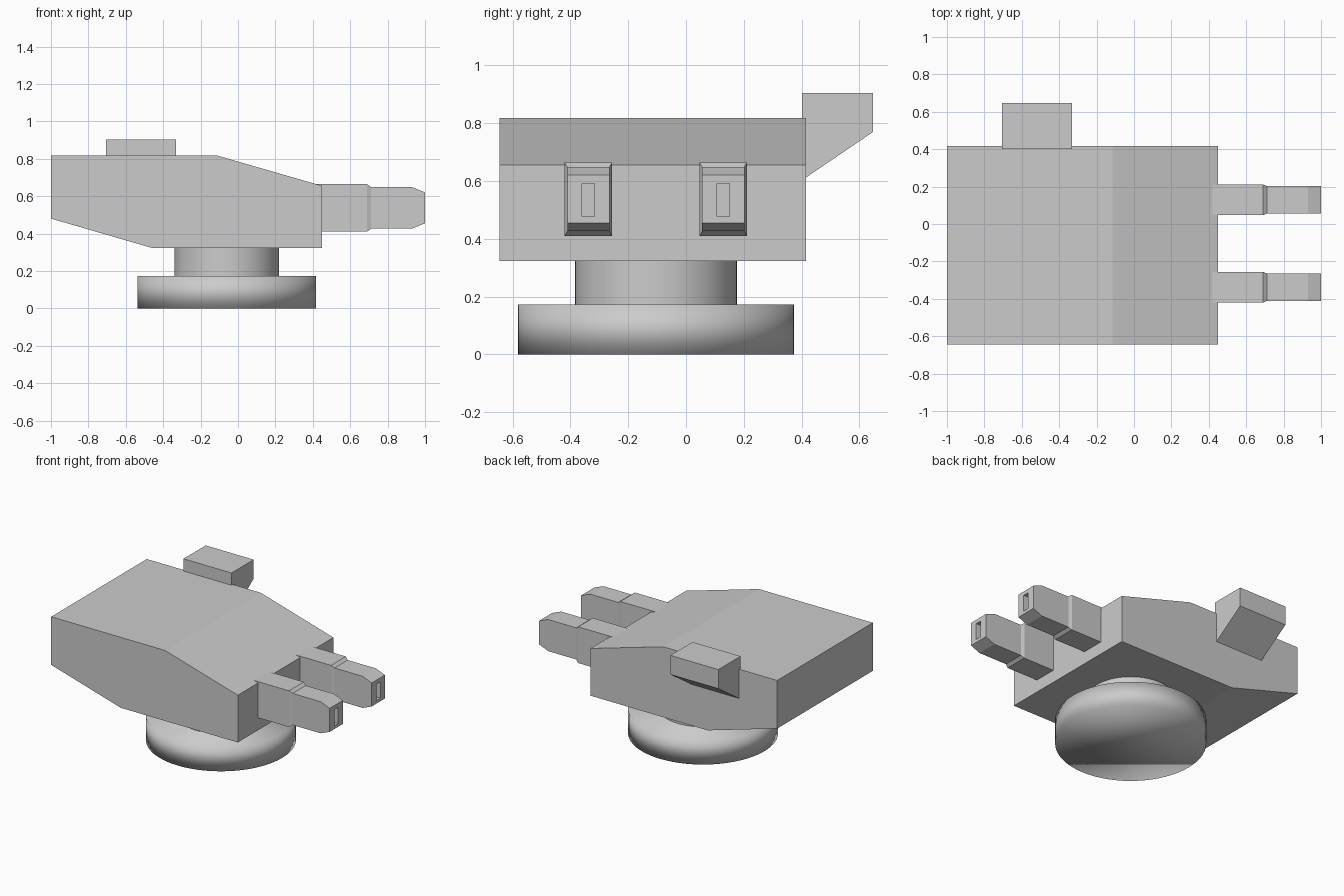
import bpy
import bmesh

cube = bpy.data.objects.get("Cube")
if cube:
    bpy.data.objects.remove(cube, do_unlink=True)

grey = bpy.data.materials.new("light_grey")
grey.use_nodes = True
COLOUR = (0.6, 0.6, 0.6, 1)
grey.diffuse_color = COLOUR
grey.node_tree.nodes["Principled BSDF"].inputs["Base Color"].default_value = COLOUR


def finish(name, bm):
    bmesh.ops.recalc_face_normals(bm, faces=bm.faces)
    mesh = bpy.data.meshes.new(name)
    bm.to_mesh(mesh)
    bm.free()
    mesh.materials.append(grey)
    obj = bpy.data.objects.new(name, mesh)
    bpy.context.collection.objects.link(obj)
    return obj


def loft(name, rings):
    """Skin matching point loops and cap both ends."""
    bm = bmesh.new()
    loops = [[bm.verts.new(p) for p in ring] for ring in rings]
    for a, b in zip(loops, loops[1:]):
        for i in range(len(a)):
            j = (i + 1) % len(a)
            bm.faces.new((a[i], a[j], b[j], b[i]))
    bm.faces.new(loops[0])
    bm.faces.new(loops[-1])
    return finish(name, bm)


def disc(name, radius, z0, z1):
    bpy.ops.mesh.primitive_cylinder_add(vertices=64, radius=radius, depth=z1 - z0,
                                        location=(-0.06, -0.104, (z0 + z1) / 2))
    obj = bpy.context.object
    obj.name = name
    obj.data.materials.append(grey)
    return obj


# Round pedestal: soft-shaded foot and crisp-edged neck
disc("base_disc", 0.478, 0, 0.172)
bpy.ops.object.shade_smooth()
disc("swivel_neck", 0.28, 0.15, 0.34)
bpy.ops.object.shade_smooth_by_angle()

# Wedge-shaped housing, extruded along y
side = [(-1, 0.48), (-0.46, 0.323), (0.45, 0.323),
        (0.45, 0.655), (-0.115, 0.818), (-1, 0.818)]
loft("housing", [[(x, y, z) for x, z in side] for y in (-0.645, 0.416)])

# Slanted bracket on the back, extruded along x
fin = [(0.402, 0.603), (0.648, 0.77), (0.648, 0.904), (0.402, 0.904)]
loft("back_bracket", [[(x, y, z) for y, z in fin] for x in (-0.705, -0.332)])

# Barrels: stations of x, half width, bottom, top; the last two form the slot
stations = [(0.41, 0.081, 0.41, 0.664), (0.69, 0.082, 0.41, 0.664),
            (0.712, 0.073, 0.426, 0.648), (0.93, 0.073, 0.426, 0.648),
            (1, 0.073, 0.455, 0.62), (1, 0.022, 0.477, 0.592),
            (0.95, 0.022, 0.477, 0.592)]
for name, y in (("front_barrel", -0.338), ("back_barrel", 0.129)):
    loft(name, [[(x, y - w, lo), (x, y + w, lo), (x, y + w, hi), (x, y - w, hi)]
                for x, w, lo, hi in stations])
